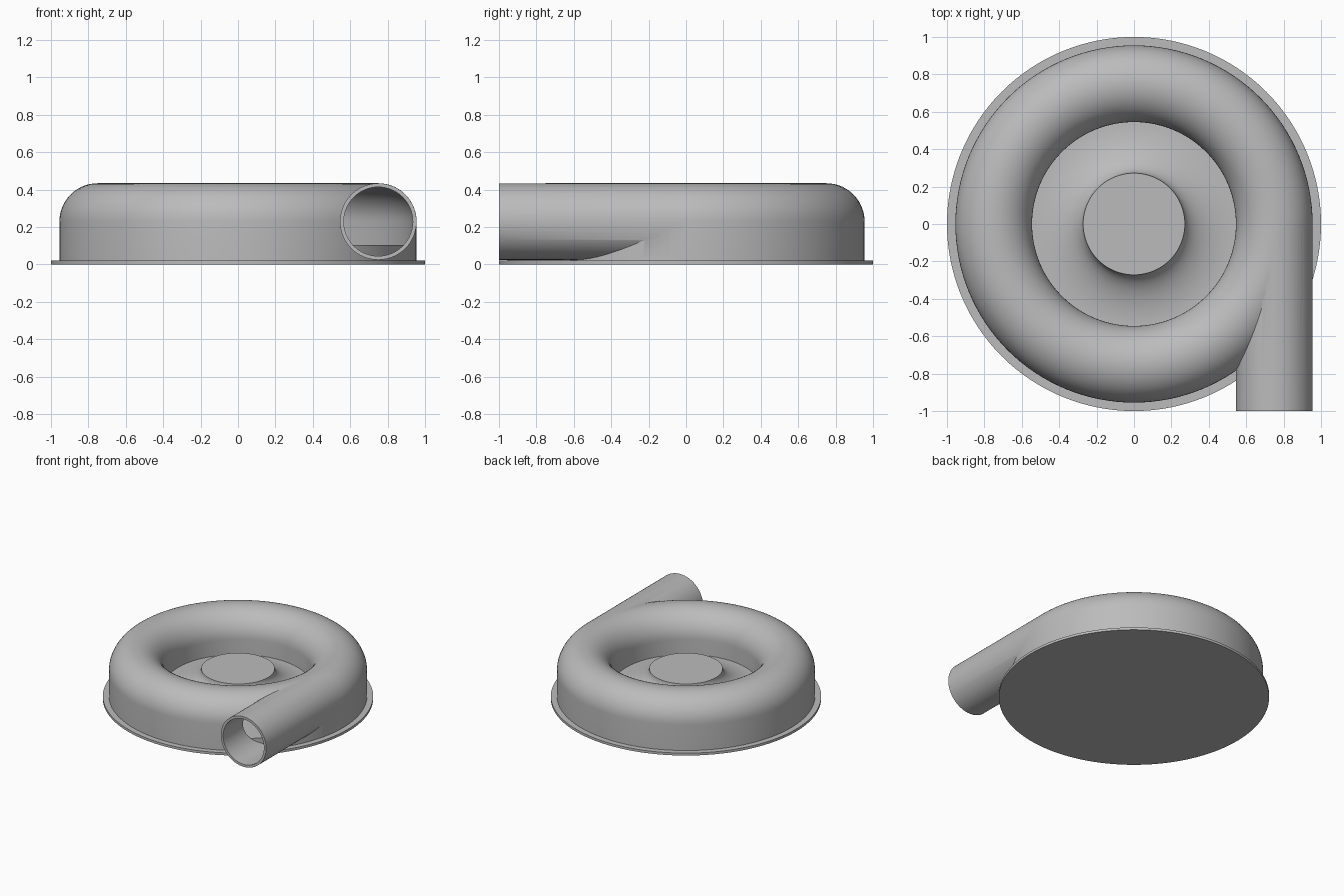
import bpy, bmesh, math
from mathutils import Matrix, Vector

cube = bpy.data.objects.get("Cube")
if cube:
    bpy.data.objects.remove(cube, do_unlink=True)

RING, TUBE, WALL = 0.75, 0.205, 0.02      # volute radii and shell thickness
AXIS_Z, FLANGE_Z, FLOOR_Z = 0.229, 0.02, 0.105
STEPS = 128

metal = bpy.data.materials.new("grey_metal")
metal.use_nodes = True
grey = (0.5, 0.5, 0.5, 1)
metal.diffuse_color = grey
metal.node_tree.nodes["Principled BSDF"].inputs["Base Color"].default_value = grey


def add_object(name, bm):
    bmesh.ops.remove_doubles(bm, verts=bm.verts, dist=1e-5)
    bmesh.ops.recalc_face_normals(bm, faces=bm.faces)
    mesh = bpy.data.meshes.new(name)
    bm.to_mesh(mesh)
    bm.free()
    mesh.materials.append(metal)
    obj = bpy.data.objects.new(name, mesh)
    bpy.context.collection.objects.link(obj)
    return obj


def revolve(name, profile, closed):
    bm = bmesh.new()
    verts = [bm.verts.new((r, 0, z)) for r, z in profile]
    edges = [bm.edges.new(pair) for pair in zip(verts, verts[1:])]
    if closed:
        edges.append(bm.edges.new((verts[-1], verts[0])))
    bmesh.ops.spin(bm, geom=verts + edges, cent=(0, 0, 0), axis=(0, 0, 1),
                   angle=math.tau, steps=STEPS, use_duplicate=False)
    return add_object(name, bm)


def arch(radius, bottom):
    """Half-round arch with straight legs down to the given height."""
    arc = [(RING + radius * math.cos(math.pi * i / 28),
            AXIS_Z + radius * math.sin(math.pi * i / 28)) for i in range(29)]
    return [(RING + radius, bottom)] + arc + [(RING - radius, bottom)]


def pipe(name, radius, y_start, y_end):
    bm = bmesh.new()
    place = (Matrix.Translation(Vector((RING, (y_start + y_end) / 2, AXIS_Z)))
             @ Matrix.Rotation(math.pi / 2, 4, "X"))
    bmesh.ops.create_cone(bm, cap_ends=True, segments=64, radius1=radius,
                          radius2=radius, depth=y_end - y_start, matrix=place)
    return add_object(name, bm)


def combine(target, other, operation):
    mod = target.modifiers.new(operation.lower(), "BOOLEAN")
    mod.operation, mod.object, mod.solver = operation, other, "EXACT"
    bpy.context.view_layer.objects.active = target
    bpy.ops.object.modifier_apply(modifier=mod.name)
    bpy.data.objects.remove(other, do_unlink=True)


# Back plate: flange, raised floor and flared hub in one turned piece
flare = []
for i in range(21):
    a = math.pi / 2 * i / 20
    flare.append((0.55 - 0.278 * math.sin(a), 0.245 - 0.14 * math.cos(a)))
base = revolve("back_plate", [(0, 0), (1, 0), (1, FLANGE_Z), (0.93, FLANGE_Z),
                              (0.93, FLOOR_Z)] + flare + [(0, 0.245)], False)

# Volute casing with its tangential outlet, hollowed out
casing = revolve("volute_casing", arch(TUBE, FLANGE_Z), True)
combine(casing, pipe("outlet_pipe", TUBE - 0.0005, -1, 0), "UNION")
combine(casing, revolve("cavity", arch(TUBE - WALL, -0.05), True), "DIFFERENCE")
combine(casing, pipe("outlet_bore", TUBE - WALL - 0.0005, -1.1, 0), "DIFFERENCE")

# Smooth turned surfaces, crisp rims
for obj in (base, casing):
    bpy.ops.object.select_all(action="DESELECT")
    obj.select_set(True)
    bpy.context.view_layer.objects.active = obj
    bpy.ops.object.shade_smooth_by_angle(angle=math.radians(30))
